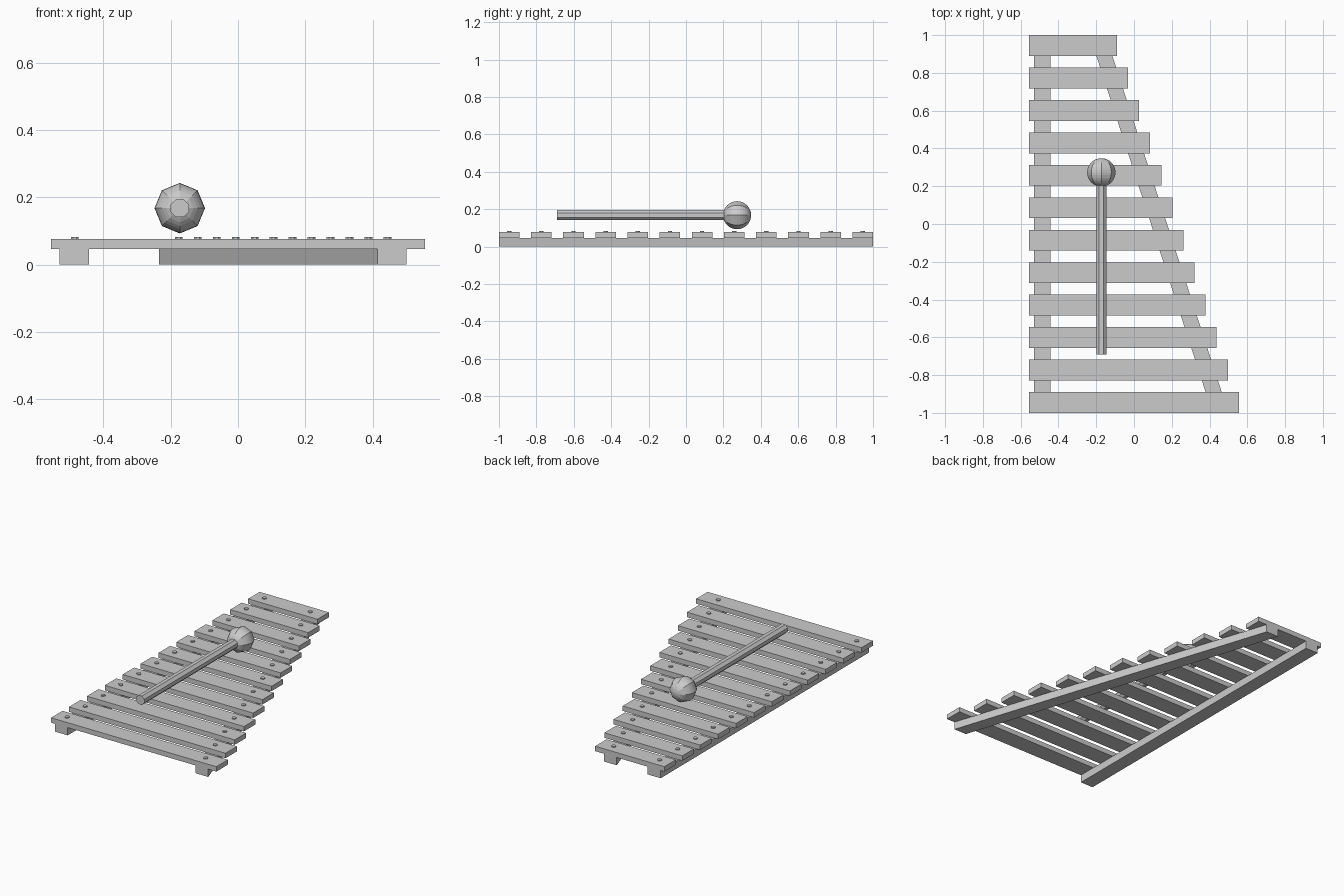
import bpy, bmesh
from math import pi, radians
from mathutils import Matrix

if "Cube" in bpy.data.objects:
    bpy.data.objects.remove(bpy.data.objects["Cube"])

N = 12                      # number of bars
BAR_Z0, BAR_Z1 = 0.047, 0.077


def finish(name, bm):
    bmesh.ops.recalc_face_normals(bm, faces=bm.faces)
    me = bpy.data.meshes.new(name)
    bm.to_mesh(me)
    bm.free()
    ob = bpy.data.objects.new(name, me)
    bpy.context.collection.objects.link(ob)
    return ob


def prism(name, outline, z0, z1):
    """Extrude a flat xy outline from z0 to z1."""
    bm = bmesh.new()
    face = bm.faces.new([bm.verts.new((x, y, z0)) for x, y in outline])
    ext = bmesh.ops.extrude_face_region(bm, geom=[face])
    top = [v for v in ext["geom"] if isinstance(v, bmesh.types.BMVert)]
    bmesh.ops.translate(bm, verts=top, vec=(0, 0, z1 - z0))
    return finish(name, bm)


def cylinder(name, radius, depth, sides, matrix):
    bm = bmesh.new()
    bmesh.ops.create_cone(bm, cap_ends=True, segments=sides, radius1=radius,
                          radius2=radius, depth=depth, matrix=matrix)
    return finish(name, bm)


# support rails: one straight, one slanted
prism("left_rail", [(-0.53, -1), (-0.443, -1), (-0.443, 1), (-0.53, 1)], 0, BAR_Z0)
prism("right_rail", [(0.415, -1), (0.50, -1), (-0.15, 1), (-0.235, 1)], 0, BAR_Z0)

# graduated bars, each with two pegs
for i in range(N):
    t = i / (N - 1)
    y = -0.945 + 1.89 * t
    right = 0.555 - 0.645 * t
    prism(f"bar_{i + 1}", [(-0.555, y - 0.055), (right, y - 0.055),
                           (right, y + 0.055), (-0.555, y + 0.055)], BAR_Z0, BAR_Z1)
    for side, x in (("left", -0.485), ("right", 0.444 - 0.62 * t)):
        cylinder(f"{side}_peg_{i + 1}", 0.0125, 0.016, 8,
                 Matrix.Translation((x, y, 0.075)) @ Matrix.Rotation(pi / 8, 4, "Z"))

# mallet lying above the bars, pointing to the back
MX, MZ = -0.173, 0.168
along_y = Matrix.Rotation(radians(-90), 4, "X")
cylinder("mallet_handle", 0.029, 0.94, 8,
         Matrix.Translation((MX, -0.22, MZ)) @ along_y @ Matrix.Rotation(pi / 8, 4, "Z"))

bm = bmesh.new()
bmesh.ops.create_uvsphere(bm, u_segments=8, v_segments=16, radius=0.075,
                          matrix=Matrix.Translation((MX, 0.273, MZ)) @ along_y)
finish("mallet_head", bm)
